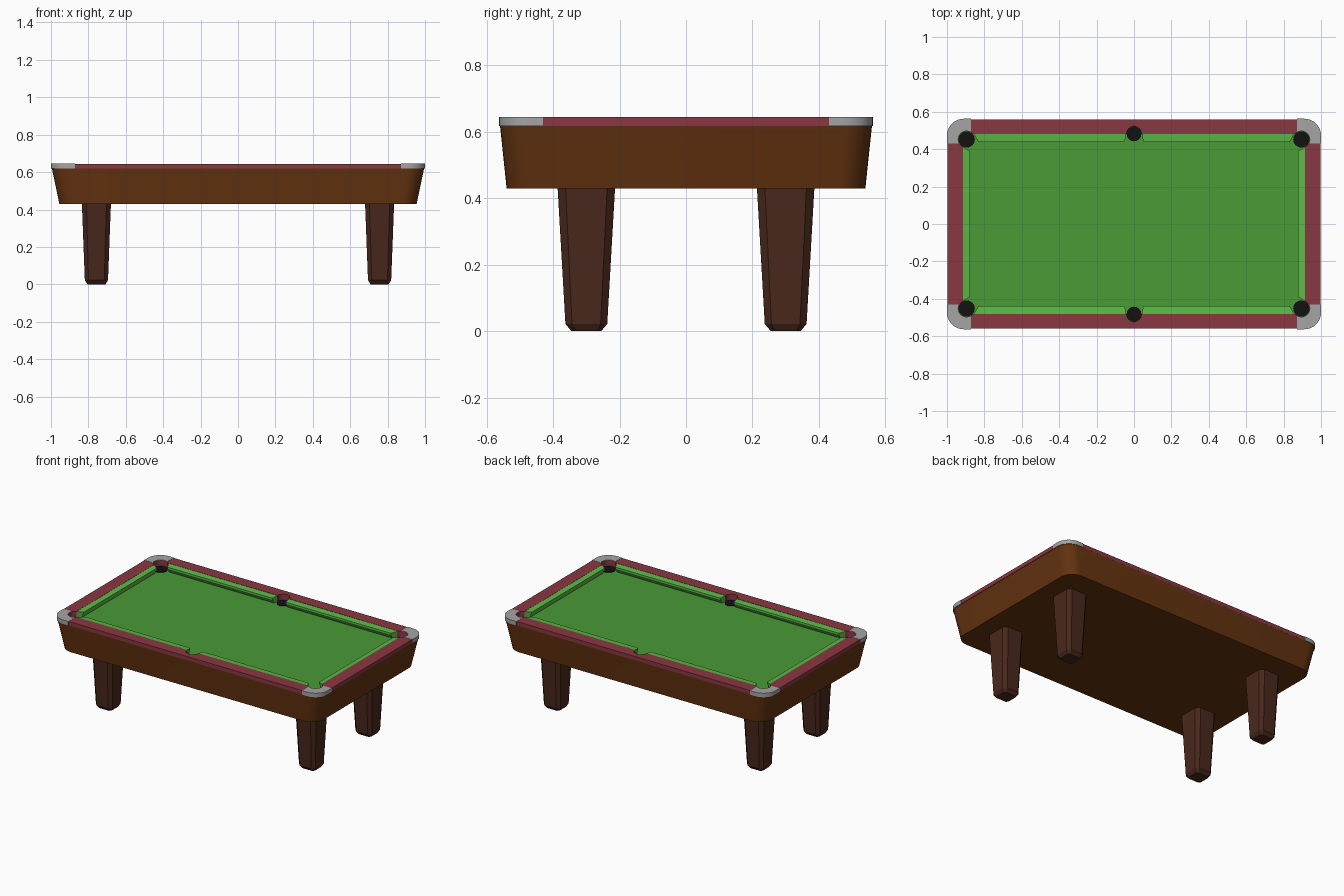
import bpy, bmesh
from math import sin, cos, radians

if "Cube" in bpy.data.objects:
    bpy.data.objects.remove(bpy.data.objects["Cube"])


def material(name, rgb):
    m = bpy.data.materials.new(name)
    m.diffuse_color = (*[(c / 255) ** 2.2 for c in rgb], 1)
    m.use_nodes = True
    m.node_tree.nodes["Principled BSDF"].inputs["Base Color"].default_value = m.diffuse_color
    return m


WOOD = material("wood", (100, 54, 23))
LEG = material("dark_wood", (74, 44, 33))
RAIL = material("red_rail", (135, 58, 67))
BED = material("cloth", (75, 153, 57))
CUSHION = material("cushion_cloth", (92, 184, 72))
BLACK = material("pocket_black", (25, 25, 25))
GREY = material("cap_grey", (163, 163, 163))


def loft(name, rings, mat, mirror=(False, False), bottom=True, top=True, closed=True):
    """Skin a stack of equal-length rings, optionally capped and mirrored."""
    bm = bmesh.new()
    vs = [[bm.verts.new(p) for p in ring] for ring in rings]
    n = len(vs[0])
    for a, b in zip(vs, vs[1:]):
        for i in range(n if closed else n - 1):
            j = (i + 1) % n
            bm.faces.new((a[i], a[j], b[j], b[i]))
    if bottom:
        bm.faces.new(vs[0][::-1])
    if top:
        bm.faces.new(vs[-1])
    bmesh.ops.recalc_face_normals(bm, faces=bm.faces)
    me = bpy.data.meshes.new(name)
    bm.to_mesh(me)
    bm.free()
    ob = bpy.data.objects.new(name, me)
    bpy.context.collection.objects.link(ob)
    me.materials.append(mat)
    if any(mirror):
        mod = ob.modifiers.new("mirror", 'MIRROR')
        mod.use_axis = (*mirror, False)
        mod.use_mirror_merge = False
    return ob


def at(pts, z):
    return [(x, y, z) for x, y in pts]


def prism(name, pts, z0, z1, mat, mirror=(False, False)):
    return loft(name, [at(pts, z0), at(pts, z1)], mat, mirror)


def arc(cx, cy, r, a0, a1, n):
    return [(cx + r * cos(radians(a0 + (a1 - a0) * i / n)),
             cy + r * sin(radians(a0 + (a1 - a0) * i / n))) for i in range(n + 1)]


def rounded(hx, hy, r, n, cx=0, cy=0):
    pts = []
    for k, (sx, sy) in enumerate([(1, 1), (-1, 1), (-1, -1), (1, -1)]):
        pts += arc(cx + sx * (hx - r), cy + sy * (hy - r), r, 90 * k, 90 * k + 90, n)
    return pts


smooth = []

# Tapered cabinet, open under the rails
smooth.append(loft("cabinet", [at(rounded(hx, hy, 0.085, 8), z) for hx, hy, z in
                               [(0.955, 0.54, 0.43), (0.995, 0.56, 0.62)]], WOOD, top=False))

# Playing surface
prism("playing_surface", rounded(0.95, 0.52, 0.05, 4), 0.585, 0.60, BED)

# Chamfered tapering legs
loft("legs", [at(rounded(hx, hy, r, 1, 0.757, 0.30), z) for hx, hy, r, z in
              [(0.048, 0.045, 0.012, 0), (0.062, 0.063, 0.02, 0.022), (0.078, 0.087, 0.024, 0.44)]],
     LEG, (True, True))

# Long rails with a half-round side pocket notch
half = arc(0, 0.482, 0.041, 90, 0, 8) + [(0.86, 0.48), (0.872, 0.491), (0.872, 0.56)]
long_rail = half + [(-x, y) for x, y in half[:0:-1]]
prism("long_rails", long_rail, 0.618, 0.644, RAIL, (False, True))

# Short rails
half = [(0.914, 0.411), (0.934, 0.43), (0.998, 0.43)]
prism("short_rails", half + [(x, -y) for x, y in half[::-1]], 0.618, 0.644, RAIL, (True, False))

# Corner caps wrapped round the corner pockets
PX, PY, PR = 0.895, 0.452, 0.045
cap = arc(1.0 - 0.09, 0.563 - 0.09, 0.09, 0, 90, 8) + [(0.872, 0.563)] + \
    arc(PX, PY, PR, 121, -29, 10) + [(1.0, 0.43)]
smooth.append(prism("corner_caps", cap, 0.618, 0.645, GREY, (True, True)))

# Pocket liners and black pocket floors
for name, x, y, r, a0, a1, mir in [("corner", PX, PY, PR, -65, 155, (True, True)),
                                   ("side", 0, 0.482, 0.041, 0, 180, (False, True))]:
    wall = arc(x, y, r - 0.0008, a0, a1, 14)
    smooth.append(loft(name + "_pocket_liners", [at(wall, 0.598), at(wall, 0.643)], RAIL, mir,
                       bottom=False, top=False, closed=False))
    prism(name + "_pockets", arc(x, y, r - 0.001, 0, 360 * 15 / 16, 15), 0.588, 0.604, BLACK, mir)

# Undercut cushions with angled ends: (back, nose, undercut) sections at both ends
def section(back, nose, e_back, e_nose):
    u = nose + 0.4 * (back - nose)
    return [(e_back, back, 0.643), (e_nose, nose, 0.639), (e_nose, nose, 0.627),
            (e_nose, u, 0.599), (e_back, back, 0.599)]


loft("long_cushions", [section(0.48, 0.438, 0.042, 0.05), section(0.48, 0.438, 0.855, 0.832)],
     CUSHION, (True, True))
loft("short_cushions", [[(b, a, z) for a, b, z in section(0.914, 0.878, s * 0.412, s * 0.39)]
                        for s in (-1, 1)], CUSHION, (True, False))

# Smooth the rounded parts, keeping crisp edges
for ob in smooth:
    ob.select_set(True)
bpy.context.view_layer.objects.active = smooth[0]
bpy.ops.object.shade_smooth_by_angle(angle=radians(35))
